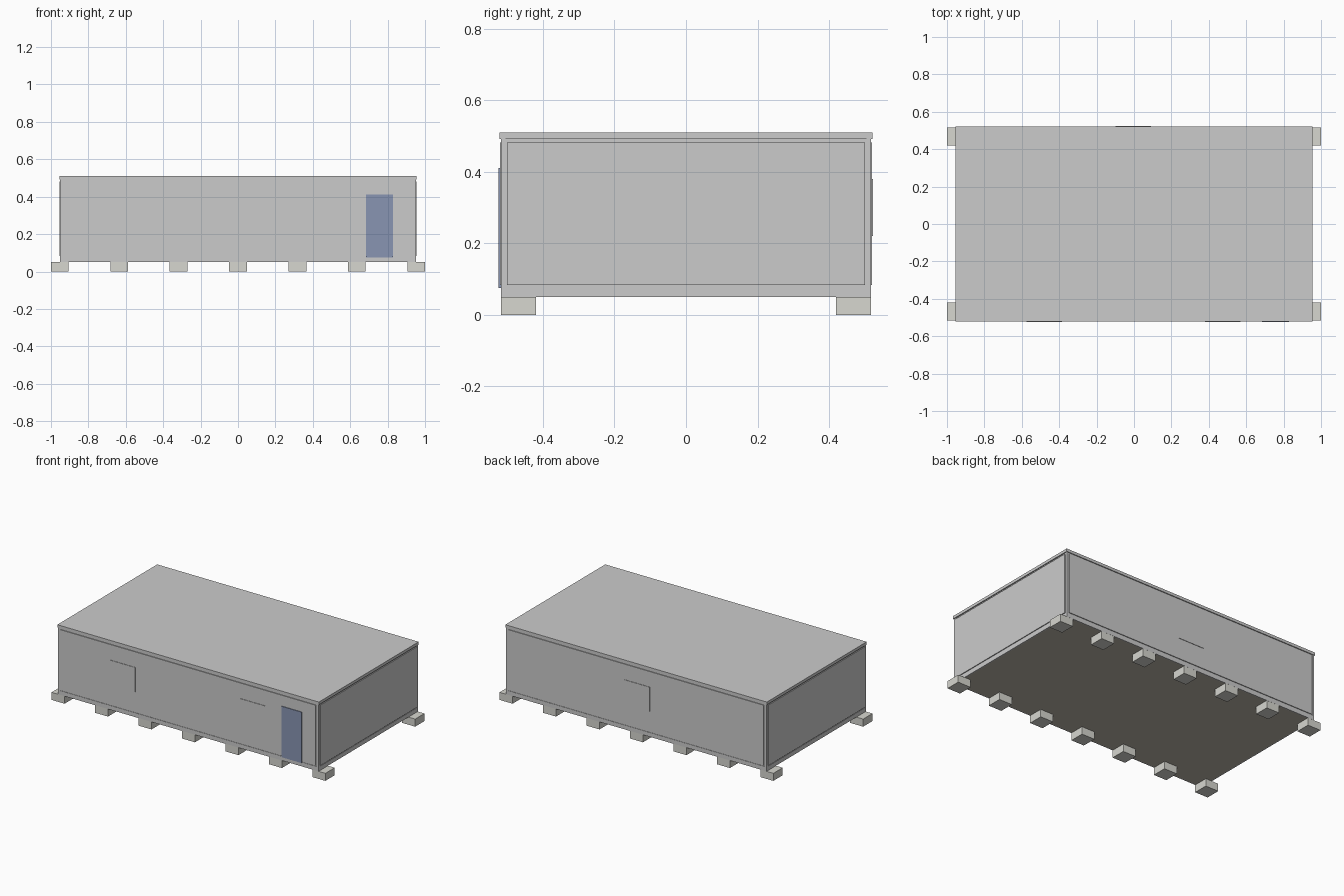
import bpy

if "Cube" in bpy.data.objects:
    bpy.data.objects.remove(bpy.data.objects["Cube"])


def material(name, rgb):
    m = bpy.data.materials.new(name)
    m.diffuse_color = (*rgb, 1)
    m.use_nodes = True
    m.node_tree.nodes["Principled BSDF"].inputs["Base Color"].default_value = m.diffuse_color
    return m


def box(name, x0, x1, y0, y1, z0, z1, mat=None):
    bpy.ops.mesh.primitive_cube_add(size=1, location=((x0 + x1) / 2, (y0 + y1) / 2, (z0 + z1) / 2))
    ob = bpy.context.object
    ob.name = name
    ob.scale = (x1 - x0, y1 - y0, z1 - z0)
    bpy.ops.object.transform_apply(location=False, rotation=False, scale=True)
    if mat:
        ob.data.materials.append(mat)
    return ob


concrete = material("concrete", (0.68, 0.68, 0.63))
floor_mat = material("floor", (0.50, 0.47, 0.40))
door_mat = material("door_blue", (0.25, 0.30, 0.45))

BX, BY = 0.948, 0.515   # recessed core of the cabin
Z0, Z1 = 0.05, 0.51

# Core, underside and roof
box("cabin_core", -BX, BX, -BY, BY, Z0 + 0.002, 0.492)
box("floor_underside", -BX + 0.004, BX - 0.004, -BY + 0.004, BY - 0.004, Z0, Z0 + 0.003, floor_mat)
box("roof_cap", -0.955, 0.955, -0.521, 0.521, 0.491, Z1)

# Frame: bottom rails and corner posts
for s in (-1, 1):
    ys = sorted((s * (BY - 0.01), s * 0.5175))
    xs = sorted((s * (BX - 0.01), s * 0.951))
    box("long_bottom_rail", -0.951, 0.951, *ys, Z0, 0.078)
    box("end_bottom_rail", *xs, -0.5175, 0.5175, Z0, 0.078)
    for t in (-1, 1):
        px = sorted((t * 0.938, t * 0.951))
        py = sorted((s * 0.505, s * 0.5175))
        box("corner_post", *px, *py, Z0, 0.492)

# Wall panels, slightly proud of the frame
for s in (-1, 1):
    box("long_wall_panel", -0.932, 0.932, *sorted((s * 0.5, s * 0.520)), 0.083, 0.482)
    box("end_wall_panel", *sorted((s * 0.93, s * 0.9535)), -0.5, 0.5, 0.083, 0.482)

# Door and windows
box("door", 0.685, 0.83, -0.524, -0.51, 0.075, 0.411, door_mat)
for x in (-0.48, 0.475):
    box("front_window", x - 0.095, x + 0.095, -0.523, -0.51, 0.22, 0.38)
box("back_window", -0.1, 0.092, 0.51, 0.523, 0.22, 0.38)

# Foundation blocks along both long sides
for i in range(7):
    x = -0.9525 + i * 0.3175
    for s in (-1, 1):
        box("foundation_block", x - 0.0475, x + 0.0475, *sorted((s * 0.42, s * 0.517)), 0, Z0, concrete)
